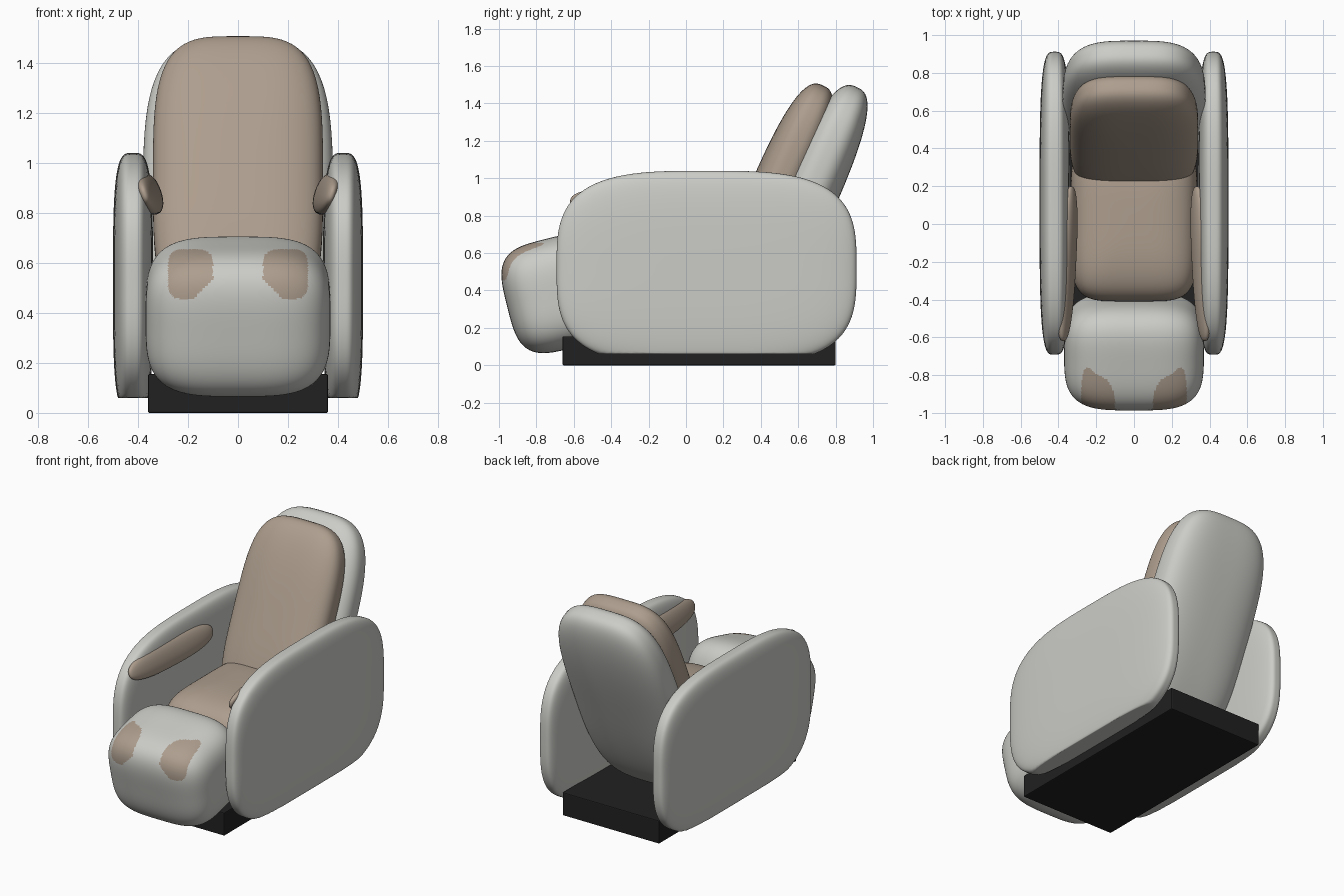
import bpy
import bmesh
from math import radians
from mathutils import Matrix, Vector

old = bpy.data.objects.get("Cube")
if old:
    bpy.data.objects.remove(old, do_unlink=True)


def make_material(name, color):
    mat = bpy.data.materials.new(name)
    mat.use_nodes = True
    mat.diffuse_color = (*color, 1)
    bsdf = next(n for n in mat.node_tree.nodes if n.type == "BSDF_PRINCIPLED")
    bsdf.inputs["Base Color"].default_value = (*color, 1)
    return mat


GREY = make_material("warm light grey", (0.6, 0.6, 0.57))
TAN = make_material("tan leather", (0.42, 0.34, 0.27))
BLACK = make_material("black", (0.015, 0.015, 0.015))


def add_object(name, bm, materials):
    mesh = bpy.data.meshes.new(name)
    bm.to_mesh(mesh)
    bm.free()
    for mat in materials:
        mesh.materials.append(mat)
    obj = bpy.data.objects.new(name, mesh)
    bpy.context.collection.objects.link(obj)
    return obj


def soft_box(name, center, half, materials, thin_axis, outline=3.5, edge=3.0,
             tilt=0, roll=0, yaw=0, floor=None, cuts=24, paint=None):
    """Rounded box: 'outline' squares the broad face, 'edge' squares its rim."""
    bm = bmesh.new()
    bmesh.ops.create_cube(bm, size=2)
    bmesh.ops.subdivide_edges(bm, edges=bm.edges[:], cuts=cuts, use_grid_fill=True)
    turn = (Matrix.Translation(center) @ Matrix.Rotation(radians(yaw), 4, "Z")
            @ Matrix.Rotation(radians(tilt), 4, "X")
            @ Matrix.Rotation(radians(roll), 4, "Y"))
    broad = [i for i in range(3) if i != thin_axis]
    for v in bm.verts:
        face_r = sum(abs(v.co[i]) ** outline for i in broad) ** (1 / outline)
        r = (face_r ** edge + abs(v.co[thin_axis]) ** edge) ** (1 / edge)
        p = v.co * (max(map(abs, v.co)) / r)
        v.co = turn @ Vector([p[i] * half[i] for i in range(3)])
        if floor is not None:
            v.co.z = max(v.co.z, floor)
    bm.normal_update()
    for f in bm.faces:
        f.smooth = True
        if paint and paint(f.calc_center_median(), f.normal):
            f.material_index = 1
    return add_object(name, bm, materials)


def foot_pad(p, normal):
    # Two pads with the lower inner corner cut away
    x = abs(p.x)
    inside = abs((x - 0.19) / 0.09) ** 4 + abs((p.z - 0.555) / 0.1) ** 4 < 1
    return inside and p.y < -0.7 and (x - 0.1) + (p.z - 0.46) > 0.075


# Black plinth
bm = bmesh.new()
bmesh.ops.create_cube(bm, size=1)
bmesh.ops.scale(bm, vec=(0.72, 1.46, 0.155), verts=bm.verts)
bmesh.ops.translate(bm, vec=(0, 0.07, 0.0775), verts=bm.verts)
base = add_object("base", bm, [BLACK])
bevel = base.modifiers.new("Bevel", "BEVEL")
bevel.width = 0.006
bevel.segments = 2

# Seat, reclined back cushion and its shell
soft_box("seat_cushion", (0, 0.03, 0.47), (0.335, 0.44, 0.22), [TAN], 2,
         outline=5, edge=3.2)
soft_box("back_cushion", (0, 0.48, 0.93), (0.34, 0.14, 0.62), [TAN], 1,
         outline=3.7, edge=2.8, tilt=-24)
soft_box("back_shell", (0, 0.62, 0.83), (0.38, 0.155, 0.72), [GREY], 1,
         outline=3.5, edge=2.8, tilt=-24)

# Footrest with painted foot pads
soft_box("footrest", (0, -0.675, 0.385), (0.37, 0.29, 0.30), [GREY, TAN], 0,
         outline=3.6, edge=3.6, tilt=14, cuts=70, paint=foot_pad)

# Side panels and armrests
for side, s in (("left", 1), ("right", -1)):
    soft_box(side + "_side_panel", (s * 0.42, 0.11, 0.52), (0.08, 0.802, 0.52),
             [GREY], 0, outline=3.3, edge=3.7, floor=0.06, cuts=32)
    soft_box(side + "_armrest", (s * 0.354, -0.21, 0.875), (0.04, 0.41, 0.085),
             [TAN], 1, outline=2.2, edge=2.6, roll=s * 18, yaw=s * 3)
